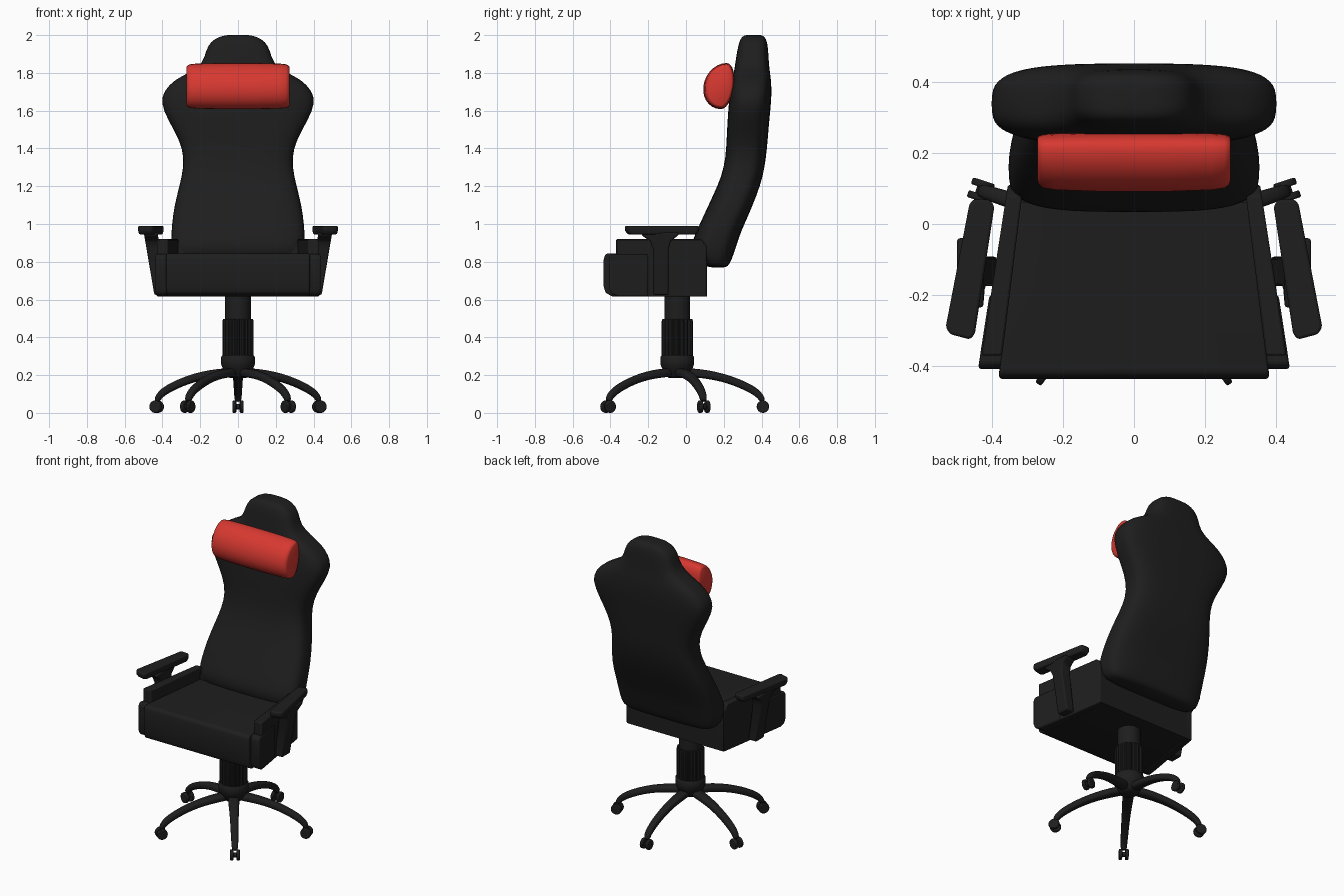
import bpy, bmesh, math
from mathutils import Vector, Matrix

if "Cube" in bpy.data.objects:
    bpy.data.objects.remove(bpy.data.objects["Cube"])


def material(name, rgb):
    m = bpy.data.materials.new(name)
    m.diffuse_color = (*rgb, 1)
    m.use_nodes = True
    m.node_tree.nodes["Principled BSDF"].inputs["Base Color"].default_value = m.diffuse_color
    return m


BLACK = material("black", (0.013, 0.013, 0.013))
RED = material("red", (0.68, 0.04, 0.03))
BASE_Y = -0.046


def finish(name, bm, mat=BLACK, bevel=0, segments=3, subsurf=0, angle=40):
    bmesh.ops.recalc_face_normals(bm, faces=bm.faces)
    me = bpy.data.meshes.new(name)
    bm.to_mesh(me)
    bm.free()
    me.materials.append(mat)
    ob = bpy.data.objects.new(name, me)
    bpy.context.collection.objects.link(ob)
    bpy.ops.object.select_all(action='DESELECT')
    ob.select_set(True)
    bpy.context.view_layer.objects.active = ob
    bpy.ops.object.shade_smooth_by_angle(angle=math.radians(angle))
    if bevel:
        b = ob.modifiers.new("bevel", 'BEVEL')
        b.width, b.segments, b.limit_method = bevel, segments, 'ANGLE'
    if subsurf:
        s = ob.modifiers.new("subsurf", 'SUBSURF')
        s.levels = s.render_levels = subsurf
    return ob


def loft(name, rings, **kw):
    """Skin a list of point rings and cap both ends."""
    bm = bmesh.new()
    vs = [[bm.verts.new(p) for p in ring] for ring in rings]
    n = len(vs[0])
    for a, b in zip(vs, vs[1:]):
        for i in range(n):
            j = (i + 1) % n
            bm.faces.new((a[i], a[j], b[j], b[i]))
    bm.faces.new(vs[0])
    bm.faces.new(vs[-1])
    return finish(name, bm, **kw)


def oval(a, b, power, n):
    """Superellipse points."""
    out = []
    for i in range(n):
        t = 2 * math.pi * (i + 0.5) / n
        c, s = math.cos(t), math.sin(t)
        out.append((a * math.copysign(abs(c) ** (2 / power), c),
                    b * math.copysign(abs(s) ** (2 / power), s)))
    return out


def slab(name, profile, x_in, x_out, **kw):
    """Side profile (y, z) spanned between two x functions."""
    return loft(name, [[(f(y, z), y, z) for y, z in profile] for f in (x_in, x_out)], **kw)


def turned(name, rows, n=32, **kw):
    """Round part around the column axis; rows are (radius, z)."""
    ring = oval(1, 1, 2, n)
    return loft(name, [[(r * x, BASE_Y + r * y, z) for x, y in ring] for r, z in rows], **kw)


# Backrest: z, half width, front y, back y
BACK = [(.768, .29, .13, .21), (.785, .33, .085, .23), (.84, .35, .035, .25),
        (.90, .355, .033, .27), (.95, .354, .052, .285), (1.05, .346, .098, .33),
        (1.15, .325, .145, .372), (1.25, .298, .19, .405), (1.35, .284, .212, .422),
        (1.45, .312, .217, .431), (1.55, .372, .222, .439), (1.645, .413, .229, .449),
        (1.71, .39, .236, .451), (1.765, .335, .247, .448), (1.80, .26, .255, .443),
        (1.85, .185, .262, .437), (1.92, .17, .273, .434), (1.965, .146, .283, .428),
        (1.993, .10, .297, .416), (2.002, .05, .32, .395)]
loft("backrest", [[(x, (f + b) / 2 + y, z) for x, y in oval(w, (b - f) / 2 * 1.02, 3.4, 32)]
                  for z, w, f, b in BACK], subsurf=1, angle=70)

# Head pillow: D-shaped section along x
rings = []
for x, k in [(-.272, .72), (-.268, .82), (-.255, .91), (-.22, .96), (-.1, 1), (.1, 1),
             (.22, .96), (.255, .91), (.268, .82), (.272, .72)]:
    ring = []
    for i in range(28):
        t = 2 * math.pi * i / 28
        c, s = math.cos(t), math.sin(t)
        y = .2 + k * (.055 if c > 0 else .108) * c + .015 * s
        ring.append((x, y, 1.73 + .122 * (.4 + .6 * k) * s))
    rings.append(ring)
loft("head_pillow", rings, mat=RED, angle=50)


# Seat cushion, tapering to the back
def half(y, z=0):
    return .33 - .125 * y if y > -.4 else .38


CUSHION = [(-.415, .845), (-.43, .835), (-.436, .81), (-.436, .67), (-.425, .635),
           (-.39, .617), (.1, .617), (.1, .845)]
slab("seat_cushion", CUSHION, lambda y, z: -half(y), lambda y, z: half(y), bevel=.01)
slab("seat_back_panel", [(.06, .615), (.11, .615), (.11, .88), (.06, .88)],
     lambda y, z: -.35, lambda y, z: .35)

BOLSTER = [(-.37, .92), (.08, .92), (.11, .88), (.11, .615), (-.37, .615)]
LOBE = [(-.395, .84), (-.408, .82), (-.408, .66), (-.395, .63), (-.36, .617),
        (-.2, .617), (-.2, .84)]
STEM = [(-.175, .625), (-.092, .625), (-.092, .87), (-.08, .91), (-.04, .94),
        (-.04, .955), (-.235, .955), (-.235, .94), (-.19, .91), (-.175, .87)]
PAD = [(.405, .068), (.45, .07), (.463, .058), (.53, -.29), (.518, -.31),
       (.462, -.325), (.448, -.31), (.393, .05)]

for s, side in ((-1, "left"), (1, "right")):
    # Side bolster and its rounded front lobe
    slab(side + "_bolster", BOLSTER, lambda y, z: s * (half(y) - .005),
         lambda y, z: s * (half(y) + .042 - .03 * y), bevel=.006, segments=2)
    slab(side + "_bolster_lobe", LOBE, lambda y, z: s * (half(y) - .01),
         lambda y, z: s * (half(y) + .046 - .03 * y), bevel=.008, segments=2)
    # Armrest stem leaning outward, then pad
    slab(side + "_arm_stem", STEM, lambda y, z: s * (.385 + (z - .62) * .12),
         lambda y, z: s * (.442 + (z - .62) * .17), bevel=.008, segments=2)
    loft(side + "_arm_pad", [[(s * (.46 + (x - .46) * k), -.128 + (y + .128) * k, z)
                              for x, y in PAD] for z, k in ((.945, .93), (.965, 1), (.99, 1))],
         bevel=.009)

# Gas column, ribbed sleeve and hub
turned("column", [(.068, .48), (.068, .625)])
bm_rows = [(.3, 1), (.485, 1), (.497, .95)]
loft("ribbed_sleeve", [[(k * (.083 if i % 4 < 2 else .076) * math.cos(i * math.pi / 40),
                         BASE_Y + k * (.083 if i % 4 < 2 else .076) * math.sin(i * math.pi / 40), z)
                        for i in range(80)] for z, k in bm_rows], angle=25)
turned("hub", [(.045, .185), (.065, .2), (.085, .245), (.09, .26), (.09, .295), (.083, .305)])

# Five star legs with twin-wheel casters: r, z, half width, half thickness
LEG = [(.02, .215, .036, .024), (.1, .212, .034, .024), (.2, .197, .029, .023),
       (.28, .175, .026, .022), (.36, .143, .024, .022), (.415, .112, .022, .021),
       (.443, .085, .02, .018), (.453, .058, .017, .015)]
for k in range(5):
    place = Matrix.Translation((0, BASE_Y, 0)) @ Matrix.Rotation(math.radians(90 + 72 * k), 4, 'Z')
    rings = []
    for i, (r, z, w, h) in enumerate(LEG):
        p, q = LEG[max(i - 1, 0)], LEG[min(i + 1, len(LEG) - 1)]
        t = Vector((q[0] - p[0], 0, q[1] - p[1])).normalized()
        up = Vector((-t.z, 0, t.x))
        rings.append([place @ (Vector((r, 0, z)) + Vector((0, a, 0)) + up * b)
                      for a, b in oval(w, h, 2.8, 12)])
    loft(f"base_leg_{k + 1}", rings, subsurf=1, angle=60)
    bm = bmesh.new()
    turn = Matrix.Rotation(math.pi / 2, 4, 'X')
    for off, rad, depth in ((-.019, .033, .02), (.019, .033, .02), (0, .014, .03)):
        bmesh.ops.create_cone(bm, cap_ends=True, segments=24, radius1=rad, radius2=rad, depth=depth,
                              matrix=place @ Matrix.Translation((.453, off, .033)) @ turn)
    finish(f"caster_{k + 1}", bm, bevel=.005, segments=2)
